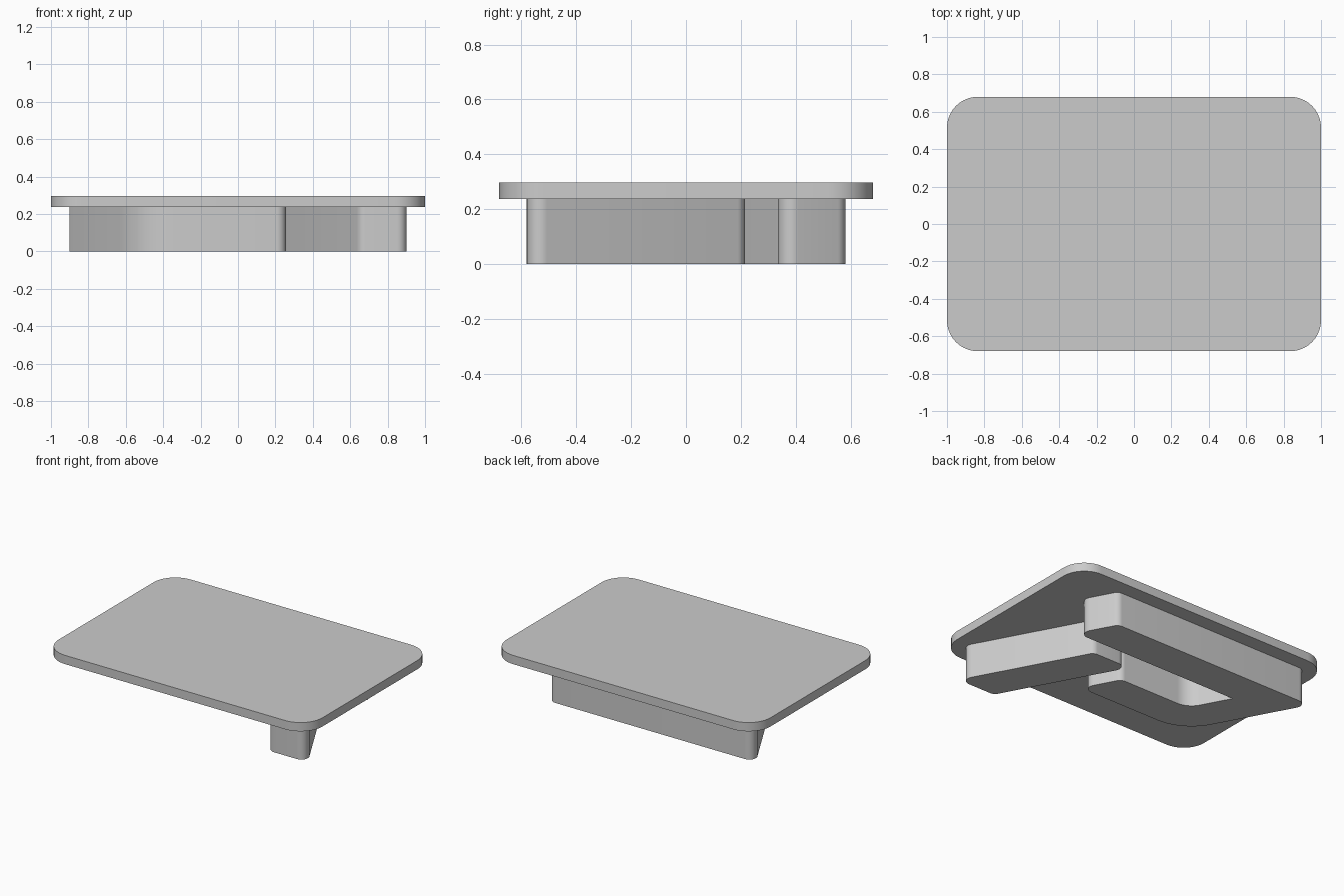
import bpy
import bmesh
import math
from mathutils import Vector

cube = bpy.data.objects.get("Cube")
if cube:
    bpy.data.objects.remove(cube, do_unlink=True)

# Single grey finish
grey = bpy.data.materials.new("plain_grey")
grey.use_nodes = True
colour = (0.6, 0.6, 0.6, 1.0)
grey.diffuse_color = colour
grey.node_tree.nodes["Principled BSDF"].inputs["Base Color"].default_value = colour


def rounded_outline(corners, steps=10):
    """Turn (x, y, radius) corners into an outline with tangent arcs."""
    outline = []
    count = len(corners)
    for i, (x, y, radius) in enumerate(corners):
        here = Vector((x, y))
        if radius == 0:
            outline.append(here)
            continue
        to_prev = (Vector(corners[i - 1][:2]) - here).normalized()
        to_next = (Vector(corners[(i + 1) % count][:2]) - here).normalized()
        half = to_prev.angle(to_next) / 2
        centre = here + (to_prev + to_next).normalized() * radius / math.sin(half)
        reach = radius / math.tan(half)
        start = here + to_prev * reach - centre
        end = here + to_next * reach - centre
        sweep = start.angle(end)
        for k in range(steps + 1):
            t = k / steps
            arm = (start * math.sin((1 - t) * sweep) + end * math.sin(t * sweep)) / math.sin(sweep)
            outline.append(centre + arm)
    return outline


def slab(name, corners, bottom, top):
    """Extrude a rounded outline between two heights."""
    bm = bmesh.new()
    verts = [bm.verts.new((p.x, p.y, bottom)) for p in rounded_outline(corners)]
    base = bm.faces.new(verts)
    raised = bmesh.ops.extrude_face_region(bm, geom=[base])["geom"]
    bmesh.ops.translate(bm, vec=(0, 0, top - bottom),
                        verts=[g for g in raised if isinstance(g, bmesh.types.BMVert)])
    bmesh.ops.recalc_face_normals(bm, faces=bm.faces)
    mesh = bpy.data.meshes.new(name)
    bm.to_mesh(mesh)
    bm.free()
    mesh.materials.append(grey)
    obj = bpy.data.objects.new(name, mesh)
    bpy.context.collection.objects.link(obj)
    bpy.ops.object.select_all(action="DESELECT")
    obj.select_set(True)
    bpy.context.view_layer.objects.active = obj
    bpy.ops.object.shade_smooth_by_angle(angle=math.radians(30))
    return obj


plate_bottom, plate_top = 0.237, 0.297
soft = 0.05
lean = 0.54  # sideways shift of every slanted edge per unit of depth


def slant(x, y, target_y):
    return x - lean * (target_y - y)


# Top plate with rounded corners
half_x, half_y, corner = 1.0, 0.68, 0.165
slab("top_plate", [(sx * half_x, sy * half_y, corner)
                   for sx, sy in ((-1, -1), (1, -1), (1, 1), (-1, 1))],
     plate_bottom, plate_top)

# Hook: long back arm, slanted side and short middle arm
back, back_inner, mid_inner, mid = 0.58, 0.335, 0.07, -0.17
slab("hook_block", [
    (-0.935, back, soft),
    (slant(-0.935, back, mid), mid, 0.33),
    (0.29, mid, soft),
    (slant(0.29, mid, mid_inner), mid_inner, soft),
    (slant(-0.518, back_inner, mid_inner), mid_inner, 0.14),
    (-0.518, back_inner, 0),
    (0.745, back_inner, soft),
    (slant(0.745, back_inner, back), back, soft),
], 0, plate_bottom)

# Separate slanted bar
near, far = -0.58, 0.215
slab("slanted_bar", [
    (0.65, near, soft),
    (0.935, near, soft),
    (slant(0.935, near, far), far, soft),
    (slant(0.65, near, far), far, soft),
], 0, plate_bottom)
